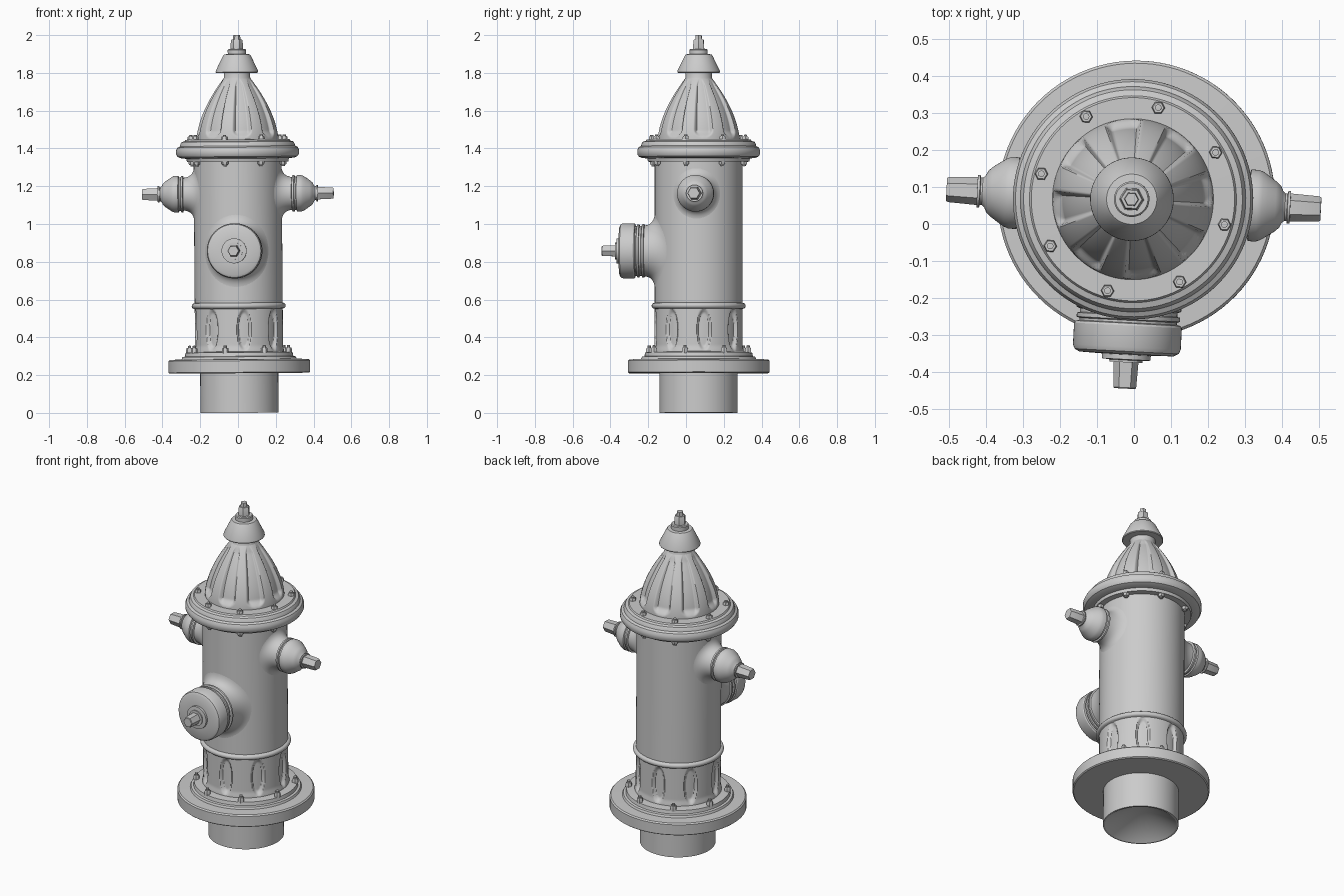
import bpy, bmesh
from math import sin, cos, pi, radians, sqrt
from mathutils import Matrix, Vector

if "Cube" in bpy.data.objects:
    bpy.data.objects.remove(bpy.data.objects["Cube"])

# The hydrant leans and turns very slightly about its own axis
AXIS = (Matrix.Translation((0.008, 0.067, 0)) @ Matrix.Rotation(-0.0075, 4, 'Y')
        @ Matrix.Rotation(radians(-3), 4, 'Z'))
BODY_R = 0.233
FLUTE0 = radians(-80)          # angle of the first flute, before the turn


def finish(bm, name, matrix=Matrix(), angle=32):
    bmesh.ops.recalc_face_normals(bm, faces=bm.faces)
    me = bpy.data.meshes.new(name)
    bm.to_mesh(me)
    bm.free()
    ob = bpy.data.objects.new(name, me)
    bpy.context.collection.objects.link(ob)
    ob.matrix_world = AXIS @ matrix
    bpy.ops.object.select_all(action='DESELECT')
    ob.select_set(True)
    bpy.context.view_layer.objects.active = ob
    bpy.ops.object.shade_smooth_by_angle(angle=radians(angle))
    return ob


def skin(bm, rings):
    """Bridge rings of points; a ring of one point closes to a tip."""
    rows = [[bm.verts.new(p) for p in ring] for ring in rings]
    for a, b in zip(rows, rows[1:]):
        n = max(len(a), len(b))
        for i in range(n):
            j = (i + 1) % n
            vs = [a[i % len(a)], a[j % len(a)], b[j % len(b)], b[i % len(b)]]
            bm.faces.new(list(dict.fromkeys(vs)))


def lathe(bm, profile, seg=64, at=(0, 0, 0), shape=None):
    """Turn (radius, height) points about z; shape(r, z, angle) may change the radius."""
    rings = []
    for r, z in profile:
        if r == 0:
            rings.append([Vector(at) + Vector((0, 0, z))])
            continue
        ring = []
        for i in range(seg):
            a = 2 * pi * i / seg
            q = shape(r, z, a) if shape else r
            ring.append(Vector(at) + Vector((q * cos(a), q * sin(a), z)))
        rings.append(ring)
    skin(bm, rings)


def turned(name, profile, matrix=Matrix(), seg=64, shape=None, angle=32):
    bm = bmesh.new()
    lathe(bm, profile, seg, shape=shape)
    return finish(bm, name, matrix, angle)


def smooth(t):
    t = max(0.0, min(1.0, t))
    return t * t * (3 - 2 * t)


def from_flute(a, count):
    """Angular distance to the nearest flute centre."""
    p = 2 * pi / count
    return (a - FLUTE0 + p / 2) % p - p / 2


# Buried pipe, with a hollow underside
turned("ground_pipe", [(0, 0.13), (0.197, 0), (0.207, 0), (0.207, 0.215), (0, 0.215)])

# Ground flange with raised step
turned("ground_flange", [(0, 0.21), (0.369, 0.21), (0.375, 0.215), (0.375, 0.276), (0.368, 0.283),
                         (0.305, 0.285), (0.30, 0.297), (0.287, 0.30), (0.283, 0.32), (0.235, 0.325), (0, 0.325)], seg=96)


# Lower barrel with oval pockets
def oval_pocket(r, z, a):
    e = sqrt((from_flute(a, 8) * r / 0.038) ** 2 + ((z - 0.44) / 0.112) ** 2)
    return r - 0.017 * smooth((1.05 - e) / 0.3)


turned("lower_barrel", [(BODY_R + 0.006 * smooth((0.36 - z) / 0.04), z)
                        for z in (0.315 + 0.25 * i / 40 for i in range(41))], seg=256, shape=oval_pocket)

# Bead between barrels
turned("barrel_bead", [(0.225, 0.545)] + [(0.235 + 0.014 * cos(t), 0.567 + 0.015 * sin(t))
                       for t in (-pi / 2 + pi * i / 8 for i in range(9))] + [(0.225, 0.585)], seg=96)

# Main barrel
turned("main_barrel", [(0, 0.56), (BODY_R, 0.56), (BODY_R, 1.34), (0, 1.34)], seg=96)

# Bonnet flange, two plates with a rounded rim
turned("bonnet_flange", [(0, 1.33), (0.268, 1.33), (0.272, 1.347), (0.30, 1.35), (0.317, 1.357), (0.325, 1.37),
                         (0.325, 1.392), (0.318, 1.406), (0.305, 1.413), (0.302, 1.425), (0.296, 1.435),
                         (0.28, 1.44), (0.275, 1.448), (0, 1.45)], seg=96)


# Fluted bonnet dome
def dome_r(z):
    t = (z - 1.44) / 0.335
    return 0.068 + 0.15 * (1 - t ** 1.75)


def dome_flute(r, z, a):
    t = (z - 1.44) / 0.335
    taper = smooth((t - 0.04) / 0.12) * smooth((1.0 - t) / 0.15)
    e = abs(from_flute(a, 8)) / (radians(12.5) * max(0.05, taper) ** 0.4)
    return r - 0.02 * taper * (r / 0.2) * smooth((1.1 - e) / 0.3)


turned("bonnet_dome", [(dome_r(z), z) for z in (1.44 + 0.335 * i / 48 for i in range(49))] + [(0, 1.775)],
       seg=256, shape=dome_flute, angle=45)

# Neck and cone cap
turned("bonnet_neck", [(0.075, 1.765), (0.07, 1.775), (0.07, 1.81)])
turned("cone_cap", [(0, 1.80), (0.11, 1.80), (0.113, 1.804), (0.112, 1.812), (0.073, 1.892), (0.068, 1.898),
                    (0.048, 1.90), (0.048, 1.922), (0.044, 1.927), (0, 1.927)])
turned("operating_nut", [(0.034, 1.92), (0.031, 1.972), (0.028, 1.976), (0.02, 1.976), (0.018, 2.0), (0, 2.0)], seg=6)


# Bolt rings
def bolt_ring(name, radius, z, up=1, h=0.026):
    bm = bmesh.new()
    for k in range(8):
        a = FLUTE0 + pi / 8 + k * pi / 4
        at = (radius * cos(a), radius * sin(a), z)
        lathe(bm, [(0, -0.004 * up), (0.018, -0.004 * up), (0.018, 0.7 * h * up), (0.015, h * up), (0, h * up)], 6, at)
        lathe(bm, [(0.009, h * up * 0.9), (0.009, 1.45 * h * up), (0, 1.5 * h * up)], 10, at)
    finish(bm, name)


bolt_ring("ground_bolts", 0.272, 0.319)
bolt_ring("bonnet_bolts", 0.257, 1.447, h=0.017)
bolt_ring("bonnet_nuts", 0.25, 1.332, -1, h=0.018)


# Outlets: local z points outwards, local y is world up
def outlet_matrix(angle, z):
    return (Matrix.Translation((0, 0, z)) @ Matrix.Rotation(radians(angle), 4, 'Z')
            @ Matrix(((0, 0, 1, 0), (1, 0, 0, 0), (0, 1, 0, 0), (0, 0, 0, 1))))


def boss(name, wide, tall, r, reach, matrix):
    """Neck blending from an outline on the barrel to a round end."""
    seat = lambda x: sqrt(max(0, (BODY_R - 0.001) ** 2 - x * x))
    rings = []
    for i in range(13):
        t = i / 12
        ring = []
        for k in range(64):
            c, s = cos(2 * pi * k / 64), sin(2 * pi * k / 64)
            p0 = Vector((wide * c, tall * s, seat(wide * c)))
            p1 = Vector((r * c, r * s, seat(r * c) + 0.005))
            p2 = Vector((r * c, r * s, reach))
            ring.append(p0 * (1 - t) ** 2 + p1 * 2 * t * (1 - t) + p2 * t * t)
        rings.append(ring)
    bm = bmesh.new()
    skin(bm, rings + [[Vector((0, 0, reach))]])
    finish(bm, name, matrix, 40)


# Front pumper outlet
front = outlet_matrix(-90, 0.858)
boss("front_neck", 0.185, 0.20, 0.134, 0.295, front)
turned("front_cap", [(0.134, 0.285), (0.142, 0.288), (0.142, 0.298), (0.132, 0.302), (0.132, 0.312), (0.140, 0.314),
                     (0.140, 0.325), (0.132, 0.328), (0.132, 0.334), (0.142, 0.336), (0.146, 0.342), (0.146, 0.40),
                     (0.141, 0.412), (0.128, 0.419), (0.066, 0.421), (0.066, 0.434), (0.045, 0.436),
                     (0.045, 0.442), (0, 0.442)], front)
turned("front_cap_nut", [(0.034, 0.43), (0.031, 0.51), (0.028, 0.513), (0, 0.513)], front, seg=6)

# Side hose outlets
for side, angle in (("right", 0), ("left", 180)):
    m = outlet_matrix(angle, 1.16)
    boss(side + "_neck", 0.135, 0.14, 0.086, 0.30, m)
    turned(side + "_cap", [(0.086, 0.287), (0.097, 0.29), (0.097, 0.30), (0.089, 0.303), (0.089, 0.311), (0.097, 0.314),
                           (0.097, 0.335), (0.092, 0.348), (0.083, 0.362), (0.068, 0.384), (0.056, 0.397),
                           (0.043, 0.403), (0.037, 0.41), (0.037, 0.415), (0.044, 0.417), (0.044, 0.424),
                           (0, 0.425)], m)
    turned(side + "_cap_nut", [(0.038, 0.42), (0.034, 0.502), (0.031, 0.507), (0, 0.507)], m, seg=6)
